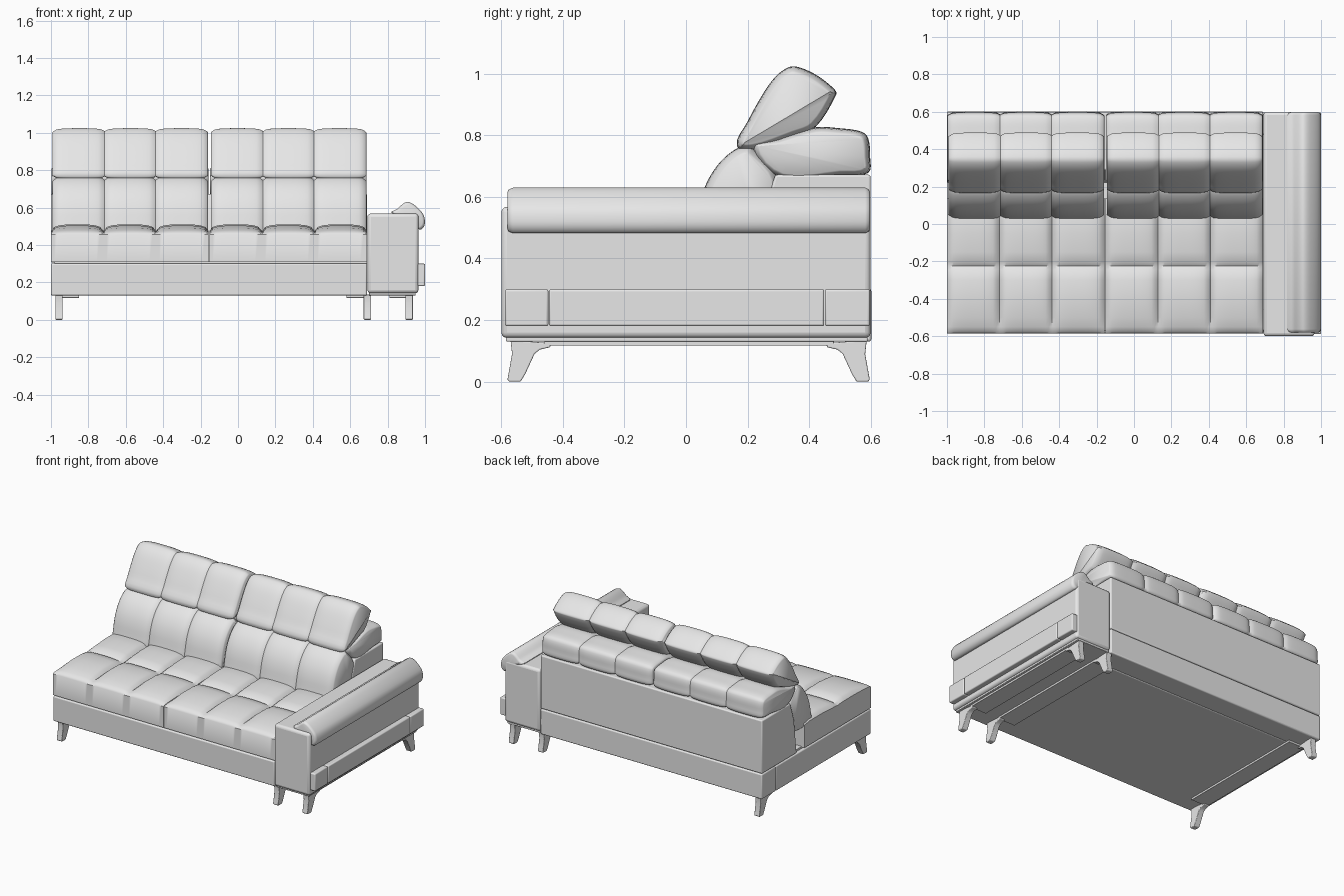
import bpy, bmesh, math
from mathutils import Vector

if "Cube" in bpy.data.objects:
    bpy.data.objects.remove(bpy.data.objects["Cube"], do_unlink=True)

leather = bpy.data.materials.new("light grey leather")
leather.use_nodes = True
GREY = (0.8, 0.8, 0.8, 1)
leather.diffuse_color = GREY
leather.node_tree.nodes["Principled BSDF"].inputs["Base Color"].default_value = GREY


def finish(name, bm, bevel=0.0, angle=40):
    bmesh.ops.recalc_face_normals(bm, faces=bm.faces)
    mesh = bpy.data.meshes.new(name)
    bm.to_mesh(mesh)
    bm.free()
    mesh.materials.append(leather)
    ob = bpy.data.objects.new(name, mesh)
    bpy.context.collection.objects.link(ob)
    bpy.ops.object.select_all(action='DESELECT')
    bpy.context.view_layer.objects.active = ob
    ob.select_set(True)
    if bevel:
        mod = ob.modifiers.new("soft edges", 'BEVEL')
        mod.width = bevel
        mod.segments = 3
        mod.limit_method = 'ANGLE'
    bpy.ops.object.shade_smooth_by_angle(angle=math.radians(angle))
    return ob


def loft(bm, rings):
    """Skin a list of closed rings and cap both ends."""
    loops = [[bm.verts.new(p) for p in ring] for ring in rings]
    n = len(loops[0])
    for a, b in zip(loops, loops[1:]):
        for i in range(n):
            j = (i + 1) % n
            bm.faces.new((a[i], a[j], b[j], b[i]))
    bm.faces.new(loops[0])
    bm.faces.new(loops[-1])


def box(name, x, y, z, bevel=0.008):
    bm = bmesh.new()
    ring = lambda h: [(x[0], y[0], h), (x[1], y[0], h), (x[1], y[1], h), (x[0], y[1], h)]
    loft(bm, [ring(z[0]), ring(z[1])])
    return finish(name, bm, bevel)


def smooth_profile(pts, steps=4):
    """Closed spline through the points."""
    out, n = [], len(pts)
    p = [Vector(q) for q in pts]
    for i in range(n):
        a, b, c, d = p[i - 1], p[i], p[(i + 1) % n], p[(i + 2) % n]
        # shorten tangents to the local span so that corners stay tidy
        span = (c - b).length
        t0 = (c - a).normalized() * span
        t1 = (d - b).normalized() * span
        for k in range(steps):
            t = k / steps
            out.append(b * (2*t**3 - 3*t**2 + 1) + t0 * (t**3 - 2*t**2 + t)
                       + c * (3*t**2 - 2*t**3) + t1 * (t**3 - t**2))
    return out


def column_stations(x0, x1, columns=3, steps=16):
    """x positions across the columns, with the seam strength at each."""
    for i in range(columns * steps + 1):
        u = (i % steps) / steps
        s = abs(2 * u - 1)
        yield x0 + (x1 - x0) * i / (columns * steps), 0.5 * s**3 + 0.5 * s**14


def quilted_cushion(name, pts, x0, x1, depth):
    """Padded roll along x, drawn in at the seams and rounded at its ends."""
    prof = smooth_profile(pts)
    n = len(prof)
    area = sum(prof[i - 1].x * prof[i].y - prof[i].x * prof[i - 1].y for i in range(n))
    sign = 1 if area > 0 else -1
    inward = []
    for i in range(n):
        t = (prof[(i + 1) % n] - prof[i - 1]).normalized()
        inward.append(Vector((-t.y, t.x)) * sign)
    ring = lambda x, d: [(x, *(p + m * d)) for p, m in zip(prof, inward)]
    rings = [ring(x, depth * s) for x, s in column_stations(x0 + 0.006, x1 - 0.006)]
    rings = [ring(x0, depth + 0.006)] + rings + [ring(x1, depth + 0.006)]
    bm = bmesh.new()
    loft(bm, rings)
    finish(name, bm, angle=50)


def seat_cushion(name, x0, x1):
    """Seat block whose crowned top dips along the seams."""
    crown = [(-.575, .468), (-.55, .479), (-.5, .491), (-.4, .504), (-.3, .502),
             (-.245, .492), (-.225, .478), (-.205, .492), (-.15, .502), (-.05, .51),
             (.08, .51), (.14, .49)]
    prof = [(-.585, .31), (-.585, .455)] + crown + [(.14, .31)]
    rings = []
    for x, s in column_stations(x0, x1):
        rings.append([(x, y, z - 0.035 * s * min(1, max(0, (z - .46) / .045)))
                      for y, z in prof])
    bm = bmesh.new()
    loft(bm, rings)
    finish(name, bm)


def extrude_x(name, pts, x0, x1, bevel):
    bm = bmesh.new()
    loft(bm, [[(x, y, z) for y, z in pts] for x in (x0, x1)])
    return finish(name, bm, bevel)


# Base frame and back panel
LEFT, RIGHT, SPLIT = -1.0, 0.69, -0.155
box("base_frame", (LEFT, RIGHT), (-.585, .45), (.13, .302))
box("base_back_rail", (LEFT, RIGHT), (.45, .602), (.13, .302))
box("seat_platform", (LEFT + .02, RIGHT), (-.57, .55), (.29, .315), 0)
extrude_x("back_panel", [(.22, .305), (.6, .305), (.6, .672), (.29, .672), (.25, .55)],
          LEFT, RIGHT, .008)

# Seat and back cushions, one set for each half
lower = [(.03, .45), (.035, .54), (.06, .63), (.1, .7), (.15, .748), (.195, .767),
         (.22, .758), (.3, .665), (.3, .5), (.25, .44), (.1, .43)]
head = [(.165, .765), (.2, .845), (.25, .935), (.29, .99), (.33, 1.02), (.36, 1.023),
        (.42, .998), (.48, .952), (.488, .933), (.42, .826), (.35, .795), (.22, .752)]
bolster = [(.215, .765), (.3, .792), (.42, .826), (.5, .823), (.57, .812), (.592, .79),
           (.598, .73), (.592, .678), (.5, .667), (.31, .658)]
for side, x0, x1 in (("right", LEFT, SPLIT - .002), ("left", SPLIT + .002, RIGHT)):
    seat_cushion("seat_cushion_" + side, x0, x1)
    quilted_cushion("back_cushion_" + side, lower, x0 + .008, x1 - .004, .02)
    quilted_cushion("headrest_" + side, head, x0 + .008, x1 - .004, .016)
    quilted_cushion("back_bolster_" + side, bolster, x0 + .003, x1 - .002, .014)

# Arm with its pad and outer rail
box("arm_body", (.692, .965), (-.6, .6), (.142, .568), .018)
box("arm_plinth", (.70, .95), (-.585, .59), (.13, .165), .004)
pad_section = smooth_profile([(.82, .572), (.85, .592), (.885, .622), (.91, .63),
                              (.945, .612), (.985, .572), (.998, .54), (.995, .5),
                              (.97, .482), (.94, .52), (.9, .555)])
centre = Vector((.93, .555))
bm = bmesh.new()
loft(bm, [[((q := centre + (p - centre) * k).x, y, q.y) for p in pad_section]
          for y, k in ((-.58, .8), (-.576, .92), (-.562, 1), (.582, 1), (.594, .92), (.598, .8))])
finish("arm_pad", bm, angle=50)
for name, y0, y1 in (("front", -.588, -.447), ("middle", -.445, .449), ("back", .451, .597)):
    box("arm_rail_" + name, (.955, 1.0), (y0, y1), (.18, .3), .007)

# Legs and the mounting strips above them
leg = [(.58, .006), (.574, 0), (.537, 0), (.522, .025), (.492, .09), (.475, .104),
       (.44, .112), (.44, .125), (.57, .135), (.565, .09)]
for name, x, strip in (("right", -.957, (-.975, -.85)), ("middle", .692, (.58, .71)),
                       ("left", .915, (.81, .935))):
    box("mounting_strip_" + name, strip, (-.46, .48), (.117, .135), .002)
    for end, s, shift in (("front", -1, 0), ("back", 1, .017)):
        extrude_x(f"{end}_leg_{name}", [(s * y + shift, z) for y, z in leg],
                  x - .02, x + .02, .004)
